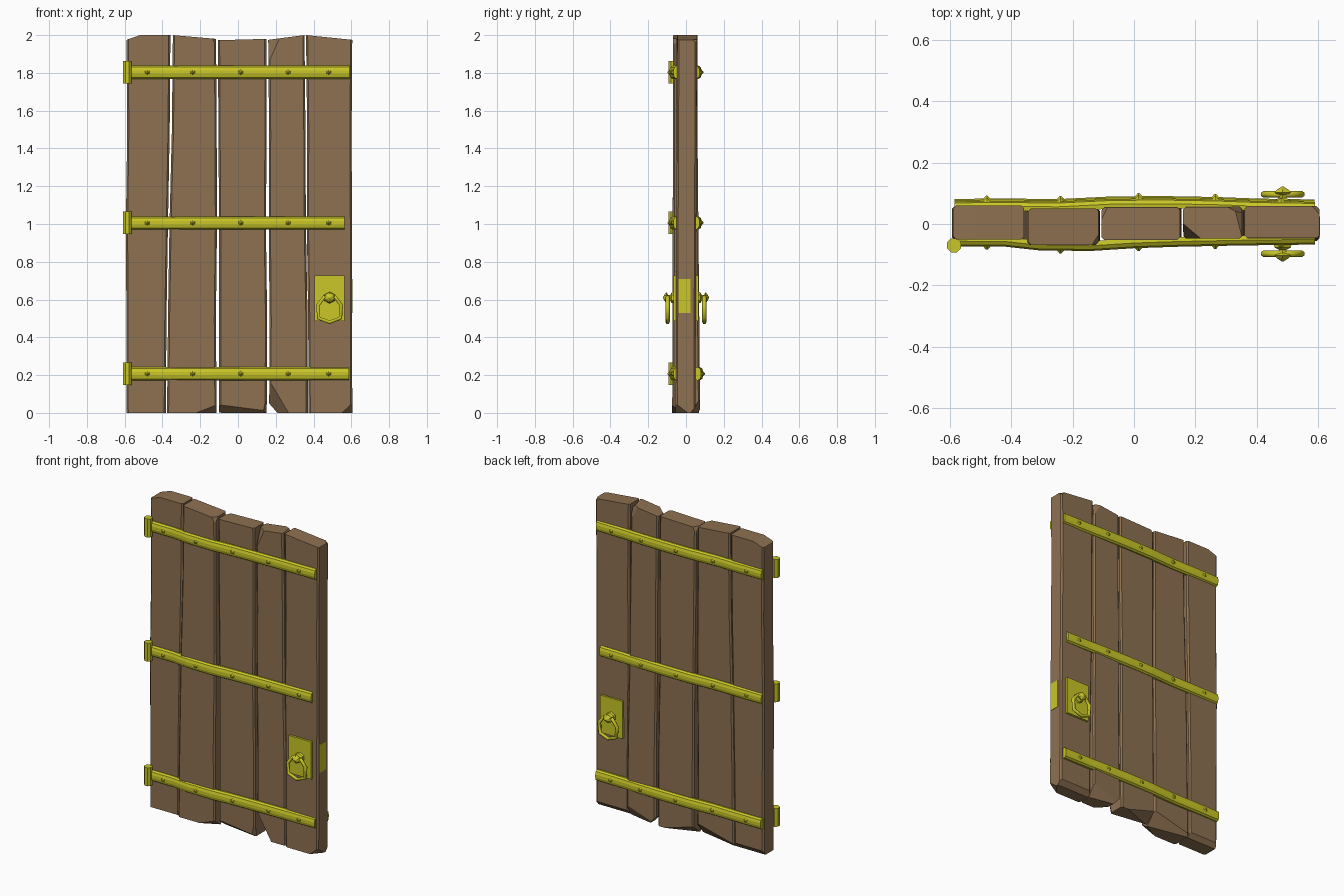
import bpy, bmesh, random
from math import pi
from mathutils import Vector, Matrix

random.seed(4)
cube = bpy.data.objects.get("Cube")
if cube:
    bpy.data.objects.remove(cube, do_unlink=True)


def material(name, rgb):
    m = bpy.data.materials.new(name)
    m.use_nodes = True
    m.diffuse_color = (*rgb, 1)
    m.node_tree.nodes["Principled BSDF"].inputs["Base Color"].default_value = (*rgb, 1)
    return m


wood = material("brown wood", (0.27, 0.165, 0.083))
brass = material("yellow metal", (0.59, 0.57, 0.02))


def finish(bm, name, mat):
    bmesh.ops.recalc_face_normals(bm, faces=bm.faces)
    mesh = bpy.data.meshes.new(name)
    bm.to_mesh(mesh)
    bm.free()
    mesh.materials.append(mat)
    ob = bpy.data.objects.new(name, mesh)
    bpy.context.collection.objects.link(ob)
    return ob


def loft(bm, rings):
    """Skin a list of equal-sized rings of points and cap the ends."""
    rows = [[bm.verts.new(p) for p in ring] for ring in rings]
    n = len(rows[0])
    for a, b in zip(rows, rows[1:]):
        for i in range(n):
            bm.faces.new((a[i], a[(i + 1) % n], b[(i + 1) % n], b[i]))
    bm.faces.new(rows[0])
    bm.faces.new(rows[-1])


# Planks: hewn boards with uneven edges and broken corners
def plank(name, bottom, top, y_bottom, y_top, z_left, z_right, cuts):
    bm = bmesh.new()
    rings = []
    for k in range(5):
        t = k / 4
        j = 0.004 if 0 < k < 4 else 0
        x0, x1 = (bottom[i] + (top[i] - bottom[i]) * t + random.uniform(-j, j) for i in (0, 1))
        y0, y1 = (y_bottom[i] + (y_top[i] - y_bottom[i]) * t for i in (0, 1))
        c = 0.009
        outline = [(x0 + c, y0), (x1 - c, y0), (x1, y0 + c), (x1, y1 - c),
                   (x1 - c, y1), (x0 + c, y1), (x0, y1 - c), (x0, y0 + c)]
        rings.append([(x, y, t * (z_left + (z_right - z_left) * (x - x0) / (x1 - x0)))
                      for x, y in outline])
    loft(bm, rings)
    bmesh.ops.recalc_face_normals(bm, faces=bm.faces)
    for point, normal in cuts:
        geom = bm.verts[:] + bm.edges[:] + bm.faces[:]
        bmesh.ops.bisect_plane(bm, geom=geom, plane_co=point, plane_no=normal,
                               clear_outer=True)
        bmesh.ops.holes_fill(bm, edges=[e for e in bm.edges if e.is_boundary])
    finish(bm, name, wood)


plank("plank_1", (-0.59, -0.382), (-0.59, -0.358), (-0.055, 0.058), (-0.05, 0.06), 2, 2,
      [((-0.59, 0, 1.975), (-0.35, 0, 1)), ((-0.45, 0.058, 0.03), (0, 1, -0.7)),
       ((-0.59, -0.05, 1.96), (-0.6, -0.8, 0.4))])
plank("plank_2", (-0.376, -0.113), (-0.345, -0.116), (-0.073, 0.053), (-0.068, 0.05), 2, 1.98,
      [((-0.113, -0.07, 0.04), (0.35, -0.7, -0.9)), ((-0.116, -0.06, 1.95), (1, -0.6, 0.5)),
       ((-0.3, 0.053, 0.035), (0.2, 1, -0.8))])
plank("plank_3", (-0.1, 0.152), (-0.106, 0.15), (-0.05, 0.07), (-0.052, 0.054), 1.973, 1.98,
      [((0, -0.05, 0.03), (-0.15, -1, -1.2)), ((0.152, -0.05, 0.1), (1, -0.8, -0.2)),
       ((-0.1, 0.05, 1.95), (-1, 0.5, 0.5)), ((0.03, 0.068, 0.02), (-0.3, 0.8, -1))])
plank("plank_4", (0.165, 0.37), (0.16, 0.352), (-0.046, 0.075), (-0.048, 0.056), 1.975, 2,
      [((0.19, -0.046, 0.13), (-1, -1, -0.6)), ((0.165, 0, 0.05), (-0.8, 0, -0.7)),
       ((0.2, -0.048, 1.94), (-0.8, -0.9, 0.35)), ((0.34, 0, 2), (0.7, 0.2, 0.7)),
       ((0.33, 0.056, 1.95), (0.5, 1, 0.3)), ((0.3, 0.072, 0.05), (0.2, 1, -0.6))])
plank("plank_5", (0.374, 0.605), (0.36, 0.605), (-0.055, 0.05), (-0.046, 0.058), 2, 1.975,
      [((0.605, -0.055, 0.05), (0.8, -0.7, -0.9)), ((0.6, 0.05, 1.965), (0.6, 0.5, 0.6)),
       ((0.5, 0.05, 0.03), (0, 1, -0.9))])

# Straps: rounded bars that bend over the uneven planks, front and back
PROFILE = [(-0.012, -0.033), (0.003, -0.035), (0.015, -0.027), (0.02, -0.01),
           (0.02, 0.01), (0.015, 0.027), (0.003, 0.035), (-0.012, 0.033)]
FRONT = [(-0.585, 0.053), (-0.42, 0.054), (-0.31, 0.066), (-0.14, 0.068),
         (0.0, 0.059), (0.15, 0.054), (0.35, 0.05), (0.59, 0.047)]
BACK = [(-0.585, 0.054), (-0.4, 0.055), (-0.25, 0.053), (-0.07, 0.062),
        (0.1, 0.063), (0.27, 0.06), (0.4, 0.055), (0.59, 0.052)]
RIVETS = (-0.48, -0.24, 0.015, 0.265, 0.48)


def depth(path, x):
    for (xa, ya), (xb, yb) in zip(path, path[1:]):
        if x <= xb:
            return ya + (yb - ya) * (x - xa) / (xb - xa)
    return path[-1][1]


def strap(name, path, side, z, end):
    bm = bmesh.new()
    extra = 0.008 if side > 0 and z < 0.5 else 0
    loft(bm, [[(min(x, end), side * (y + extra + d), z + h) for d, h in PROFILE]
              for x, y in path])
    # Pointed rivets
    for x in RIVETS:
        y = side * (depth(path, x) + extra + 0.022)
        bmesh.ops.create_cone(bm, cap_ends=True, segments=6, radius1=0.02, radius2=0.003,
                              depth=0.016, matrix=Matrix.Translation((x, y, z))
                              @ Matrix.Rotation(-side * pi / 2, 4, 'X'))
    finish(bm, name, brass)


for label, z, end in (("top", 1.803, 0.59), ("middle", 1.006, 0.565), ("bottom", 0.207, 0.588)):
    strap(label + "_front_strap", FRONT, -1, z, end)
    strap(label + "_back_strap", BACK, 1, z, end)
    # Hinge barrel
    bm = bmesh.new()
    bmesh.ops.create_cone(bm, cap_ends=True, segments=8, radius1=0.025, radius2=0.025,
                          depth=0.118, matrix=Matrix.Translation((-0.587, -0.07, z))
                          @ Matrix.Rotation(pi / 8, 4, 'Z'))
    finish(bm, label + "_hinge_barrel", brass)


def box(name, lo, hi, mat):
    bm = bmesh.new()
    lo, hi = Vector(lo), Vector(hi)
    bmesh.ops.create_cube(bm, size=1, matrix=Matrix.Translation((lo + hi) / 2)
                          @ Matrix.Diagonal((*(hi - lo), 1)))
    return finish(bm, name, mat)


# Handles: plate, faceted knob and hanging ring on both sides
RING = [(0, 0.48), (0.058, 0.502), (0.062, 0.57), (0.03, 0.612),
        (-0.03, 0.612), (-0.062, 0.57), (-0.058, 0.502)]
HX = 0.485
for label, s in (("front", -1), ("back", 1)):
    box(label + "_handle_plate", (0.405, min(s * 0.03, s * 0.065), 0.487),
        (0.565, max(s * 0.03, s * 0.065), 0.727), brass)
    bm = bmesh.new()
    rings = []
    for y, r in ((0.06, 0.036), (0.077, 0.03), (0.084, 0.014), (0.095, 0.016),
                 (0.103, 0.032), (0.112, 0.022), (0.122, 0.003)):
        rings.append([(HX + r * p.x, s * y, 0.61 + 0.9 * r * p.y)
                      for p in (Matrix.Rotation(i * pi / 3, 2) @ Vector((0, 1)) for i in range(6))])
    loft(bm, rings)
    finish(bm, label + "_handle_knob", brass)

    curve = bpy.data.curves.new(label + "_handle_ring", 'CURVE')
    curve.dimensions = '3D'
    curve.bevel_depth = 0.011
    curve.bevel_resolution = 1
    line = curve.splines.new('POLY')
    line.points.add(len(RING) - 1)
    line.use_cyclic_u = True
    for point, (x, z) in zip(line.points, RING):
        point.co = (HX + x, s * 0.097, z, 1)
    curve.materials.append(brass)
    bpy.context.collection.objects.link(bpy.data.objects.new(curve.name, curve))

# Latch plate on the closing edge
box("latch_plate", (0.6, -0.04, 0.53), (0.607, 0.025, 0.71), brass)
